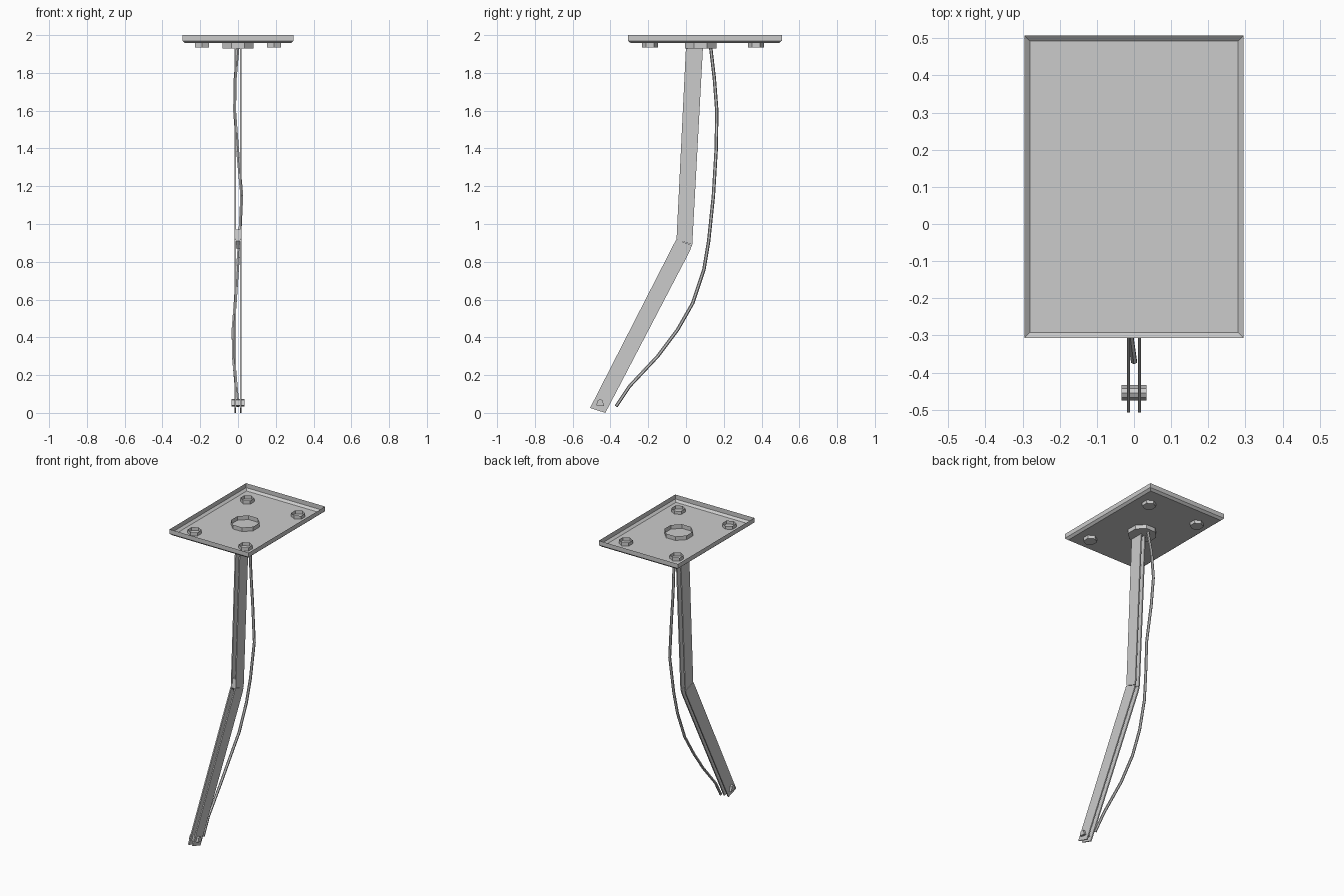
import bpy, bmesh, math
from mathutils import Vector

if "Cube" in bpy.data.objects:
    bpy.data.objects.remove(bpy.data.objects["Cube"])

grey = bpy.data.materials.new("plain grey")
grey.use_nodes = True
colour = (0.6, 0.6, 0.6, 1)
grey.diffuse_color = colour
grey.node_tree.nodes["Principled BSDF"].inputs["Base Color"].default_value = colour


def finish(name, bm):
    bmesh.ops.recalc_face_normals(bm, faces=bm.faces)
    mesh = bpy.data.meshes.new(name)
    bm.to_mesh(mesh)
    bm.free()
    mesh.materials.append(grey)
    ob = bpy.data.objects.new(name, mesh)
    bpy.context.collection.objects.link(ob)
    return ob


def side_plate(name, outline, x0, x1):
    """Extrude a (y, z) outline from x0 to x1."""
    bm = bmesh.new()
    face = bm.faces.new([bm.verts.new((x0, y, z)) for y, z in outline])
    new = bmesh.ops.extrude_face_region(bm, geom=[face])["geom"]
    verts = [v for v in new if isinstance(v, bmesh.types.BMVert)]
    bmesh.ops.translate(bm, verts=verts, vec=(x1 - x0, 0, 0))
    return finish(name, bm)


def open_cup(name, x, y, radius, sides, z0, z1, turn=0):
    """Upright prism, closed below and open above."""
    bm = bmesh.new()
    rings = []
    for z in (z0, z1):
        angles = [turn + math.tau * i / sides for i in range(sides)]
        rings.append([bm.verts.new((x + radius * math.cos(a), y + radius * math.sin(a), z))
                      for a in angles])
    bm.faces.new(rings[0])
    for i in range(sides):
        j = (i + 1) % sides
        bm.faces.new((rings[0][i], rings[0][j], rings[1][j], rings[1][i]))
    return finish(name, bm)


# Mounting tray: floor, sloped lower edge and upright rim, open on top
bm = bmesh.new()
loops = []
for hx, hy, z in ((0.28, 0.392, 1.957), (0.295, 0.407, 1.97), (0.295, 0.407, 2.0)):
    loops.append([bm.verts.new((sx * hx, 0.1 + sy * hy, z))
                  for sx, sy in ((-1, -1), (1, -1), (1, 1), (-1, 1))])
bm.faces.new(loops[0])
for low, high in zip(loops, loops[1:]):
    for i in range(4):
        j = (i + 1) % 4
        bm.faces.new((low[i], low[j], high[j], high[i]))
finish("mounting_tray", bm)

# Hexagonal bolts and the central collar through the tray floor
for sx, side in ((1, "left"), (-1, "right")):
    for y, end in ((-0.19, "front"), (0.37, "back")):
        open_cup(f"tray_bolt_{end}_{side}", sx * 0.19, y, 0.043, 6, 1.935, 1.98, math.pi / 2)
open_cup("central_collar", 0, 0.078, 0.09, 8, 1.93, 1.985, math.pi / 8)

# Paired flat leg strips
upper = [(0.0, 1.94), (0.09, 1.94), (0.033, 0.89), (-0.05, 0.92)]
lower = [(-0.052, 0.918), (0.031, 0.888), (0.022, 0.86), (-0.427, 0.0), (-0.508, 0.026)]
for sx, side in ((1, "left"), (-1, "right")):
    side_plate(f"upper_strip_{side}", upper, sx * 0.011, sx * 0.019)
    side_plate(f"lower_strip_{side}", lower, sx * 0.011, sx * 0.019)

# Spacer at the knee and pin through the foot
side_plate("knee_spacer", [(-0.04, 0.97), (-0.015, 0.97), (-0.02, 0.87), (-0.05, 0.91)], -0.013, 0.013)
side_plate("foot_pin", [(-0.475, 0.04), (-0.467, 0.067), (-0.455, 0.073), (-0.443, 0.067), (-0.433, 0.035)],
           -0.034, 0.034)

# Hanging cable behind the leg
path = [(0, 0.13, 1.94), (-0.015, 0.15, 1.77), (-0.018, 0.163, 1.6), (-0.003, 0.16, 1.4),
        (0.02, 0.145, 1.15), (0.008, 0.12, 0.91), (-0.003, 0.095, 0.76), (-0.015, 0.035, 0.58),
        (-0.026, -0.045, 0.44), (-0.024, -0.15, 0.3), (-0.01, -0.3, 0.14), (0, -0.37, 0.035)]
bm = bmesh.new()
points = [Vector(p) for p in path]
rings = []
for i, p in enumerate(points):
    along = (points[min(i + 1, len(points) - 1)] - points[max(i - 1, 0)]).normalized()
    side = Vector((1, 0, 0)) - along * along.x
    side.normalize()
    out = along.cross(side)
    rings.append([bm.verts.new(p + 0.009 * (side * math.cos(a) + out * math.sin(a)))
                  for a in (math.tau * (k + 0.5) / 6 for k in range(6))])
for a, b in zip(rings, rings[1:]):
    for k in range(6):
        m = (k + 1) % 6
        bm.faces.new((a[k], a[m], b[m], b[k]))
bm.faces.new(rings[0])
bm.faces.new(rings[-1])
finish("hanging_cable", bm)
